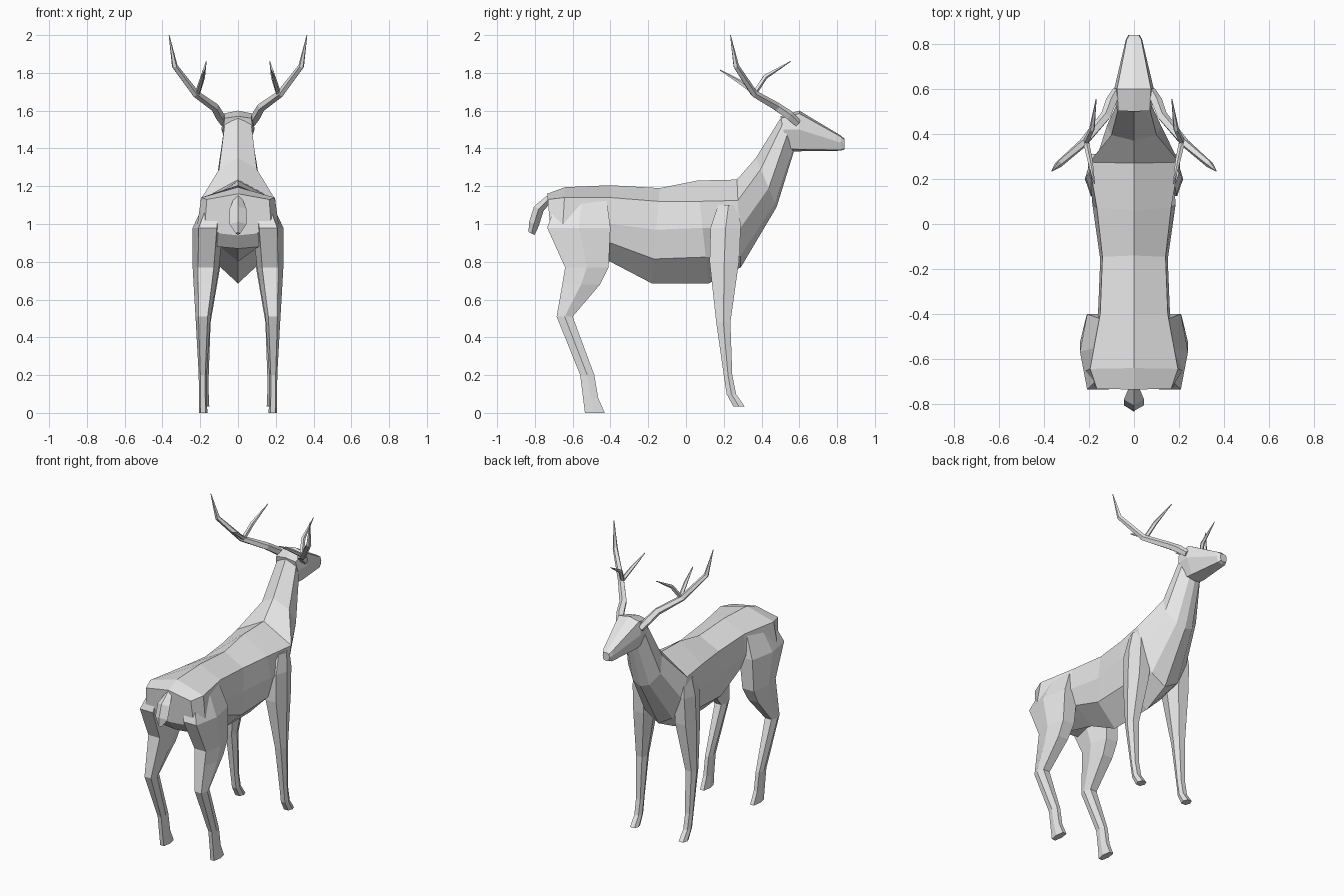
import bpy, bmesh, math
from mathutils import Vector

coat = bpy.data.materials.new("pale grey")
coat.diffuse_color = (0.8, 0.8, 0.8, 1)


def loft(name, tubes, mirror=False):
    """Skin each list of point rings into a closed flat-faced tube."""
    bm = bmesh.new()
    for rings in tubes:
        rows = [[bm.verts.new(p) for p in ring] for ring in rings]
        n = len(rows[0])
        for a, b in zip(rows, rows[1:]):
            for i in range(n):
                j = (i + 1) % n
                bm.faces.new((a[i], a[j], b[j], b[i]))
        bm.faces.new(rows[0])
        bm.faces.new(rows[-1][::-1])
    bmesh.ops.recalc_face_normals(bm, faces=bm.faces)
    me = bpy.data.meshes.new(name)
    bm.to_mesh(me)
    bm.free()
    me.materials.append(coat)
    ob = bpy.data.objects.new(name, me)
    bpy.context.collection.objects.link(ob)
    if mirror:
        ob.modifiers.new("mirror", 'MIRROR').use_mirror_merge = False
    return ob


def trunk_ring(yt, yb, zt, xu, zu, xm, zm, xl, zl, zk):
    """Eight-sided cross-section, leaning from yt at the top to yb at the keel."""
    half = [(0, zt), (xu, zu), (xm, zm), (xl, zl), (0, zk)]
    pts = half + [(-x, z) for x, z in half[3:0:-1]]
    return [(x, yt + (yb - yt) * (zt - z) / (zt - zk), z) for x, z in pts]


def leg_ring(z, yb, yf, xi, xo):
    """Six-sided leg cross-section with a ridge on the outside."""
    xc, w, ym = (xi + xo) / 2, (xo - xi) * 0.3, (yb + yf) / 2
    return [(xc - w, yf, z), (xc + w, yf, z), (xo, ym, z),
            (xc + w, yb, z), (xc - w, yb, z), (xi, ym, z)]


def branch(path, sides=5):
    """Tapered tube rings along a path of (x, y, z, radius)."""
    pts = [Vector(p[:3]) for p in path]
    rings = []
    for i, p in enumerate(pts):
        d = (pts[min(i + 1, len(pts) - 1)] - pts[max(i - 1, 0)]).normalized()
        u = d.cross(Vector((1, 0, 0))).normalized()
        v = d.cross(u)
        r = path[i][3]
        rings.append([p + r * (u * math.cos(t) + v * math.sin(t))
                      for t in (2 * math.pi * k / sides for k in range(sides))])
    return rings


# trunk and neck
loft("body_and_neck", [[trunk_ring(*s) for s in (
    (-0.735, -0.715, 1.16, .165, 1.13, .175, 1.00, .10, .95, .94),
    (-0.64, -0.66, 1.195, .195, 1.14, .215, 1.00, .11, .88, .87),
    (-0.40, -0.40, 1.205, .15, 1.14, .16, 1.00, .12, .90, .80),
    (-0.14, -0.18, 1.19, .14, 1.12, .15, .97, .14, .815, .685),
    (0.06, 0.12, 1.23, .165, 1.12, .185, .98, .14, .825, .685),
    (0.27, 0.29, 1.235, .20, 1.125, .17, .97, .10, .83, .77),
    (0.37, 0.48, 1.35, .10, 1.29, .12, 1.19, .06, 1.11, 1.09),
    (0.50, 0.57, 1.56, .07, 1.53, .075, 1.47, .04, 1.39, 1.38))]])

# head
loft("head", [[trunk_ring(*s) for s in (
    (0.50, 0.54, 1.57, .07, 1.56, .08, 1.50, .05, 1.40, 1.385),
    (0.60, 0.60, 1.60, .075, 1.585, .088, 1.50, .05, 1.395, 1.385),
    (0.82, 0.82, 1.468, .032, 1.462, .036, 1.43, .028, 1.392, 1.388),
    (0.84, 0.84, 1.45, .02, 1.445, .025, 1.425, .02, 1.40, 1.395))]])

# tail
loft("tail", [[[(-w, y, z), (0, y - t, z + t / 2), (w, y, z), (0, y + t, z - t / 2)]
               for y, z, w, t in ((-0.72, 1.14, .02, .018), (-0.78, 1.08, .045, .025),
                                  (-0.805, 1.00, .045, .025), (-0.818, .95, .012, .016))]])

# legs
loft("hind_legs", [[leg_ring(*s) for s in (
    (1.13, -.68, -.42, .08, .17), (.98, -.735, -.40, .08, .24),
    (.77, -.64, -.41, .10, .24), (.68, -.655, -.455, .115, .235),
    (.51, -.685, -.60, .145, .225), (.20, -.56, -.485, .165, .208),
    (.08, -.545, -.465, .165, .207), (0, -.535, -.43, .162, .207))]], True)
loft("front_legs", [[leg_ring(*s) for s in (
    (1.10, .17, .28, .10, .20), (.98, .13, .29, .09, .215),
    (.80, .125, .28, .09, .218), (.48, .16, .235, .145, .218),
    (.20, .20, .245, .155, .207), (.10, .215, .265, .155, .205),
    (.035, .25, .31, .152, .205))]], True)

# antlers: main beam and two tines per side
loft("antlers", [branch(p) for p in (
    ((.075, .59, 1.535, .022), (.10, .545, 1.575, .026), (.125, .48, 1.62, .024),
     (.225, .36, 1.69, .020), (.335, .265, 1.835, .016), (.365, .235, 2.0, .002)),
    ((.215, .36, 1.69, .014), (.187, .42, 1.78, .013), (.168, .555, 1.862, .002)),
    ((.215, .37, 1.69, .014), (.195, .28, 1.755, .012), (.176, .18, 1.815, .003)))], True)
